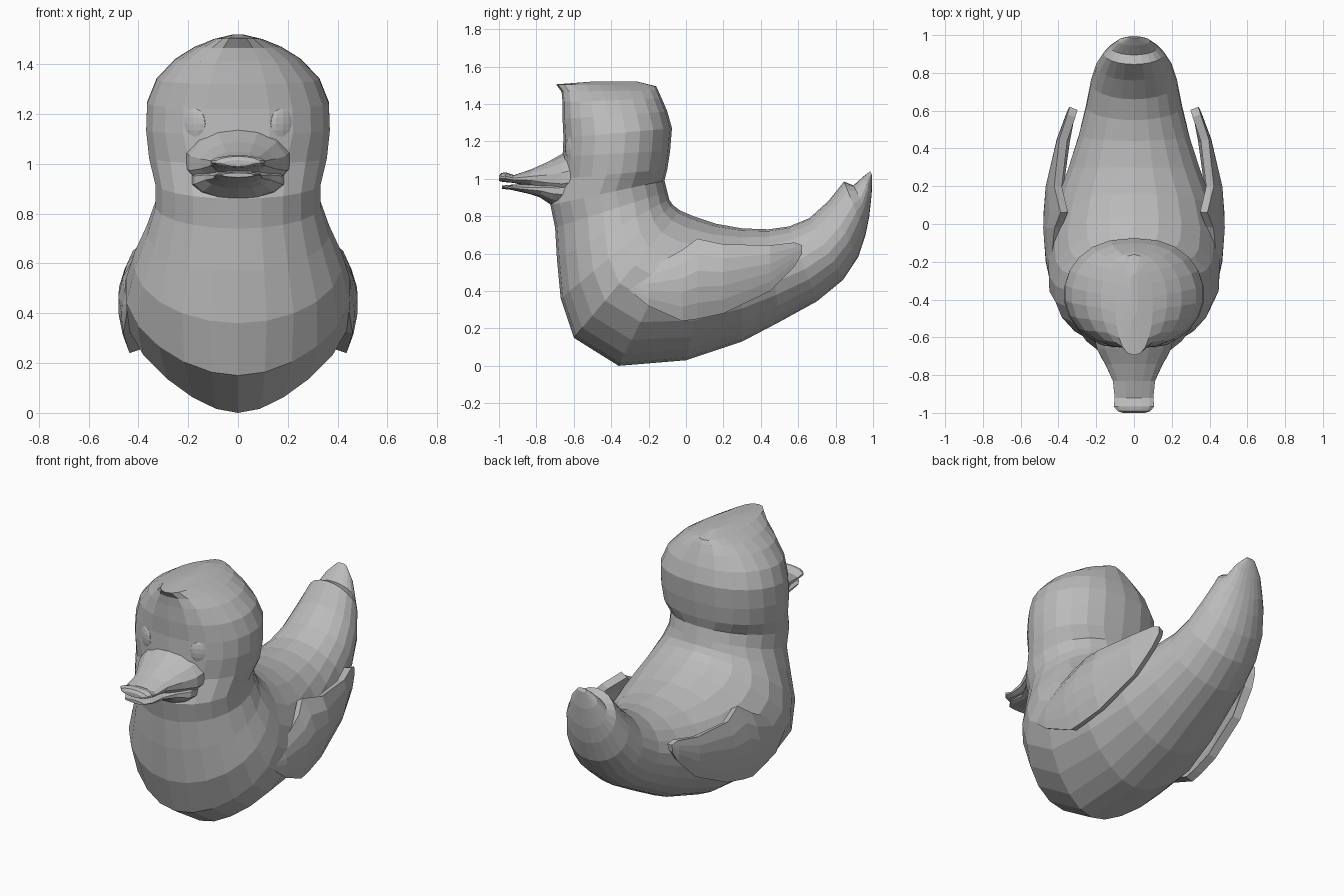
import bpy, bmesh, math
from mathutils import Vector

cube = bpy.data.objects.get("Cube")
if cube:
    bpy.data.objects.remove(cube)

grey = bpy.data.materials.new("plain_grey")
grey.use_nodes = True
colour = (0.5, 0.5, 0.5, 1)
grey.diffuse_color = colour
grey.node_tree.nodes["Principled BSDF"].inputs["Base Color"].default_value = colour


def make(name, bm):
    bmesh.ops.recalc_face_normals(bm, faces=bm.faces)
    mesh = bpy.data.meshes.new(name)
    bm.to_mesh(mesh)
    bm.free()
    mesh.materials.append(grey)
    obj = bpy.data.objects.new(name, mesh)
    bpy.context.collection.objects.link(obj)
    return obj


def loft(name, sections, sides, power):
    """Oval rings, each spanning two profile points (y, z) with a half width."""
    bm = bmesh.new()
    rings = []
    for ya, za, yb, zb, w in sections:
        a, b = Vector((0, ya, za)), Vector((0, yb, zb))
        ring = []
        for i in range(sides):
            t = math.tau * i / sides
            c, s = math.cos(t), math.sin(t)
            p = (a + b) / 2 + (a - b) / 2 * c
            # The belly narrows towards the ground
            taper = 1 - 1.4 * max(0, .5 - p.z) ** 2
            x = w * taper * math.copysign(abs(s) ** power(p.z), s)
            ring.append(bm.verts.new((x, p.y, p.z)))
        rings.append(ring)
    for r, q in zip(rings, rings[1:]):
        for i in range(sides):
            j = (i + 1) % sides
            bm.faces.new((r[i], r[j], q[j], q[i]))
    bm.faces.new(rings[0])
    bm.faces.new(rings[-1])
    return make(name, bm)


# Body swept from the tail tip, along the belly, up the neck to the crown
loft("body", [
    (.985, 1.04, .995, 1.02, .03), (.945, 1.01, .993, .92, .085),
    (.895, .965, .98, .8, .125), (.845, .985, .96, .7, .16),
    (.76, .88, .92, .58, .2), (.66, .79, .84, .46, .23),
    (.55, .745, .7, .345, .255), (.44, .73, .5, .235, .295),
    (.3, .735, .3, .13, .35), (.16, .76, 0, .03, .425),
    (.04, .8, -.36, 0, .465), (-.03, .83, -.6, .15, .455),
    (-.07, .86, -.67, .36, .42), (-.09, .89, -.69, .57, .37),
    (-.1, .93, -.7, .74, .335), (-.115, .99, -.725, .86, .335),
    (-.1, 1.05, -.67, 1, .36), (-.085, 1.15, -.66, 1.12, .372),
    (-.075, 1.27, -.655, 1.22, .368), (-.1, 1.36, -.66, 1.32, .33),
    (-.13, 1.43, -.66, 1.41, .255), (-.15, 1.475, -.665, 1.465, .175),
    (-.16, 1.495, -.695, 1.505, .1), (-.26, 1.52, -.5, 1.52, .02)],
    22, lambda z: .85 if z > 1.02 else 1)

# Bill halves: joined at the cheeks, parted by a narrow gap at the front
loft("upper_bill", [
    (-.55, 1.19, -.55, .86, .23), (-.66, 1.135, -.67, .87, .2),
    (-.74, 1.09, -.75, .91, .155), (-.83, 1.05, -.83, .955, .115),
    (-.92, 1.02, -.92, .978, .105), (-.965, 1.035, -.965, .982, .11),
    (-.99, 1.03, -.99, .985, .09), (-1, 1.015, -1, .99, .06)], 14, lambda z: 1.1)
loft("lower_bill", [
    (-.55, 1.03, -.55, .84, .21), (-.68, 1.01, -.72, .86, .18),
    (-.76, .99, -.78, .9, .135), (-.84, .975, -.84, .92, .1),
    (-.94, .968, -.94, .942, .095), (-.985, .964, -.985, .946, .065)],
    14, lambda z: 1)


def wing(name, side):
    # Curved leaf that follows the flank: y, lower edge, upper edge
    columns = [(-.31, .41, .45), (-.2, .32, .52), (-.02, .24, .62), (.06, .25, .68),
               (.2, .28, .65), (.45, .4, .645), (.58, .53, .66), (.62, .6, .645)]
    rows = 6
    bm = bmesh.new()
    grid = []
    for y, low, high in columns:
        column = []
        for i in range(rows):
            z = low + (high - low) * i / (rows - 1)
            rise = z - .45 - .25 * y
            bend = 2 if rise > 0 else 1.1
            x = .482 - .36 * y * y - bend * rise ** 2
            column.append(bm.verts.new((side * x, y, z)))
        grid.append(column)
    for a, b in zip(grid, grid[1:]):
        for i in range(rows - 1):
            bm.faces.new((a[i], b[i], b[i + 1], a[i + 1]))
    obj = make(name, bm)
    # Thicken towards the body
    for face in obj.data.polygons:
        if face.normal.x * side < 0:
            face.flip()
    solid = obj.modifiers.new("thickness", 'SOLIDIFY')
    solid.thickness = .045
    solid.offset = -1


def eye(name, side):
    # Shallow swelling that follows the turn of the face
    bm = bmesh.new()
    bmesh.ops.create_uvsphere(bm, u_segments=12, v_segments=8, radius=1)
    for v in bm.verts:
        v.co = Vector((side * .18 + v.co.x * .055,
                       -.612 + v.co.y * .025 + side * v.co.x * .025,
                       1.16 + v.co.z * .07))
    make(name, bm)


for label, side in (("left", 1), ("right", -1)):
    wing(label + "_wing", side)
    eye(label + "_eye", side)
